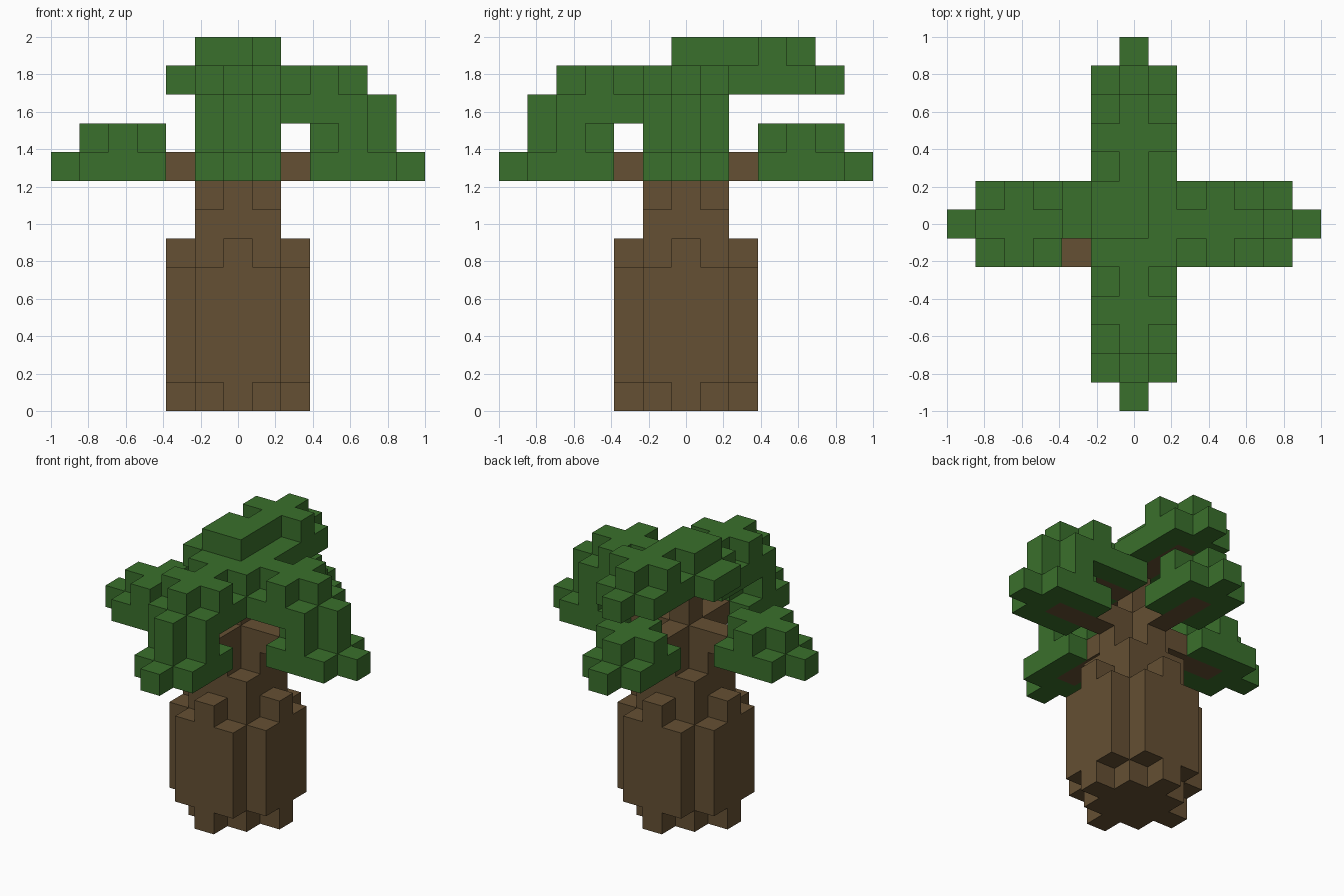
import bpy
import bmesh
from mathutils import Vector

if "Cube" in bpy.data.objects:
    bpy.data.objects.remove(bpy.data.objects["Cube"], do_unlink=True)

U = 2 / 13  # edge of one cube


def material(name, rgb):
    m = bpy.data.materials.new(name)
    m.use_nodes = True
    m.diffuse_color = (*rgb, 1)
    m.node_tree.nodes["Principled BSDF"].inputs["Base Color"].default_value = (*rgb, 1)
    return m


bark = material("bark_brown", (0.130, 0.080, 0.033))
leaf = material("leaf_green", (0.042, 0.162, 0.025))


def box(xs, ys, zs):
    """All cells in three inclusive ranges."""
    r = lambda p: range(p[0], p[1] + 1)
    return {(x, y, z) for x in r(xs) for y in r(ys) for z in r(zs)}


def plus(cx, z, reach=1):
    """Plus-shaped layer centred on (cx, 0)."""
    return (box((cx - reach, cx + reach), (0, 0), (z, z))
            | box((cx, cx), (-reach, reach), (z, z)))


def turn(cells, n):
    """Quarter turns about the vertical axis."""
    for _ in range(n):
        cells = {(-y, x, z) for x, y, z in cells}
    return cells


# Trunk: notched barrel, tapering neck and a thin core
trunk = box((-1, 1), (-1, 1), (0, 6))
trunk |= box((-2, 2), (-1, 1), (1, 4)) | box((-1, 1), (-2, 2), (1, 4))
trunk |= plus(0, 0, 2) | plus(0, 5, 2) | plus(0, 7)
trunk |= box((0, 0), (0, 0), (8, 10))

# Boughs, drawn along +x and turned into place
low_bough = box((1, 4), (0, 0), (8, 8))
high_bough = box((1, 3), (0, 0), (10, 10))
top_bough = box((0, 3), (0, 0), (11, 11))

# Low leaf cluster
low_leaf = box((3, 5), (-1, 1), (8, 8)) | {(6, 0, 8)} | plus(4, 9)
# Drooping cluster that arches from the crown down to a low cluster
arch_leaf = low_leaf | box((1, 4), (-1, 1), (10, 10)) | {(5, 0, 10)}
arch_leaf |= box((4, 4), (-1, 1), (9, 9)) | plus(3, 11)
# Top cluster pointing to the back
top_leaf = box((2, 4), (-1, 1), (11, 11)) | {(5, 0, 11)} | plus(3, 12)
# Crown in the middle
crown = box((-1, 1), (-1, 1), (11, 11)) | box((-2, -2), (0, 1), (11, 11))
crown |= box((-1, 0), (0, 1), (12, 12))

parts = [("trunk", trunk, bark)]
for n, side in enumerate(("left", "back", "right", "front")):
    parts.append((side + "_low_bough", turn(low_bough, n), bark))
for n, side in ((0, "left"), (3, "front")):
    parts.append((side + "_high_bough", turn(high_bough, n), bark))
parts.append(("top_bough", turn(top_bough, 1), bark))
for n, side in ((0, "left"), (3, "front")):
    parts.append((side + "_arched_leaves", turn(arch_leaf, n), leaf))
for n, side in ((1, "back"), (2, "right")):
    parts.append((side + "_low_leaves", turn(low_leaf, n), leaf))
parts.append(("top_leaves", turn(top_leaf, 1), leaf))
parts.append(("crown_leaves", crown, leaf))

# Earlier parts keep shared cells
filled = set()
solids = []
for name, cells, mat in parts:
    own = cells - filled
    filled |= own
    solids.append((name, own, mat))


def build(name, cells, mat):
    """Skin only the exposed sides of the cells, then merge flat areas."""
    bm = bmesh.new()
    for c in sorted(cells):
        centre = Vector(c) + Vector((0, 0, 0.5))
        for axis in range(3):
            for sign in (-1, 1):
                n = Vector((0, 0, 0))
                n[axis] = sign
                if tuple(int(a + b) for a, b in zip(c, n)) in filled:
                    continue
                s = Vector((0, 0, 0))
                s[(axis + 1) % 3] = 1
                t = n.cross(s)
                ring = ((-1, -1), (1, -1), (1, 1), (-1, 1))
                bm.faces.new([bm.verts.new((centre + (n + s * i + t * j) / 2) * U)
                              for i, j in ring])
    bmesh.ops.remove_doubles(bm, verts=bm.verts, dist=0.001)
    bmesh.ops.dissolve_limit(bm, angle_limit=0.01, verts=bm.verts, edges=bm.edges)
    me = bpy.data.meshes.new(name)
    bm.to_mesh(me)
    bm.free()
    me.materials.append(mat)
    bpy.context.collection.objects.link(bpy.data.objects.new(name, me))


for solid in solids:
    build(*solid)
